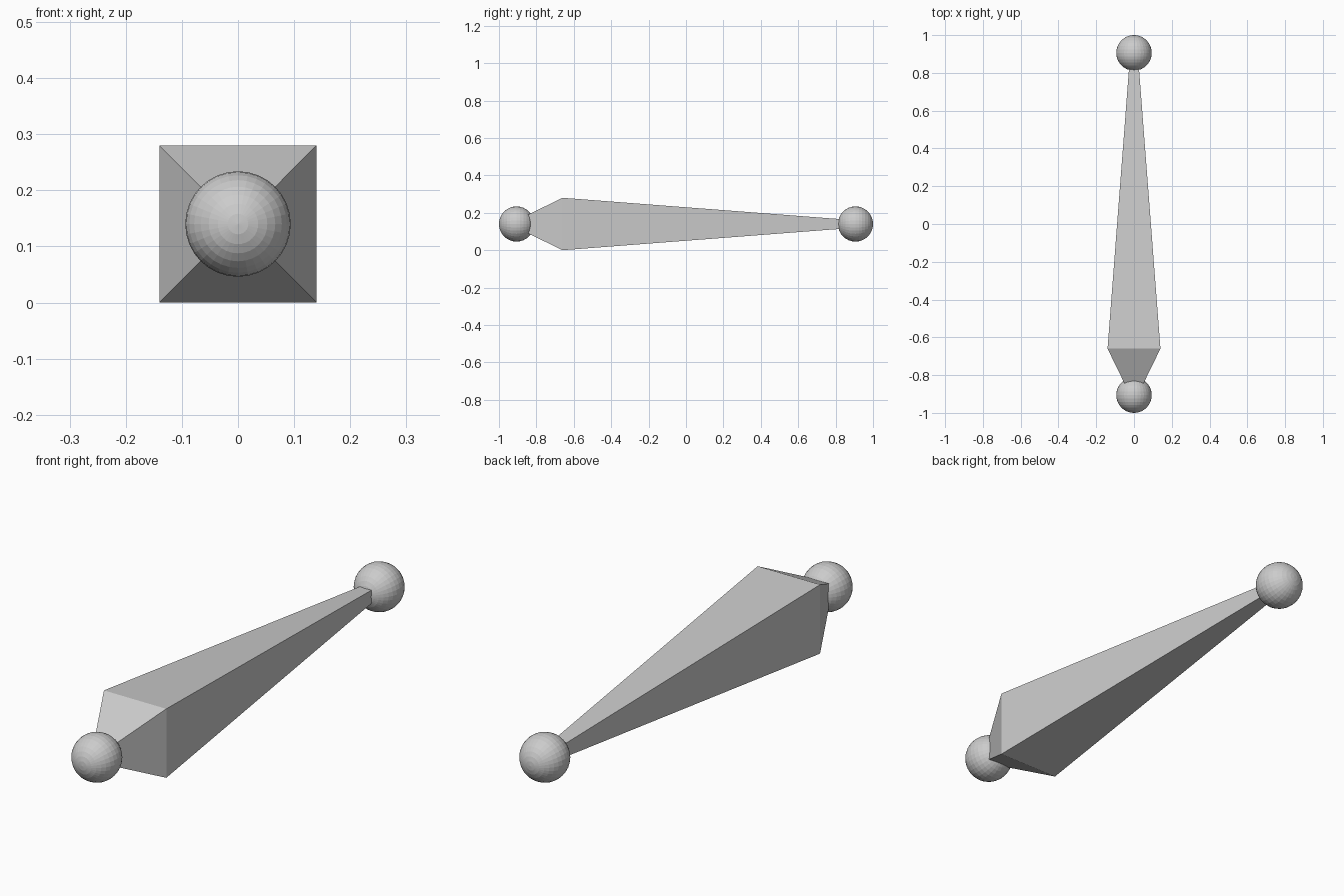
import bpy, bmesh, math

if "Cube" in bpy.data.objects:
    bpy.data.objects.remove(bpy.data.objects["Cube"])

MID_Z = 0.14      # height of the long axis
BALL_Y = 0.906    # ball centres at +/- this
BALL_R = 0.094


def square_loft(name, sections):
    """Closed square-section body along y from (y, half width) sections."""
    bm = bmesh.new()
    rings = []
    for y, h in sections:
        rings.append([bm.verts.new((sx * h, y, MID_Z + sz * h))
                      for sx, sz in ((-1, -1), (1, -1), (1, 1), (-1, 1))])
    for a, b in zip(rings, rings[1:]):
        for i in range(4):
            j = (i + 1) % 4
            bm.faces.new((a[i], a[j], b[j], b[i]))
    bm.faces.new(rings[0])
    bm.faces.new(rings[-1])
    bmesh.ops.recalc_face_normals(bm, faces=bm.faces)
    mesh = bpy.data.meshes.new(name)
    bm.to_mesh(mesh)
    bm.free()
    obj = bpy.data.objects.new(name, mesh)
    bpy.context.collection.objects.link(obj)


def ball(name, y):
    """Faceted ball with its poles along y."""
    bpy.ops.mesh.primitive_uv_sphere_add(segments=32, ring_count=16, radius=BALL_R,
                                         location=(0, y, MID_Z),
                                         rotation=(math.pi / 2, 0, 0))
    bpy.context.object.name = name


# Tapered shaft, widest near the front
square_loft("tapered_shaft", [(-BALL_Y, 0.02), (-0.66, 0.14), (BALL_Y, 0.02)])

# End balls
ball("front_ball", -BALL_Y)
ball("back_ball", BALL_Y)
